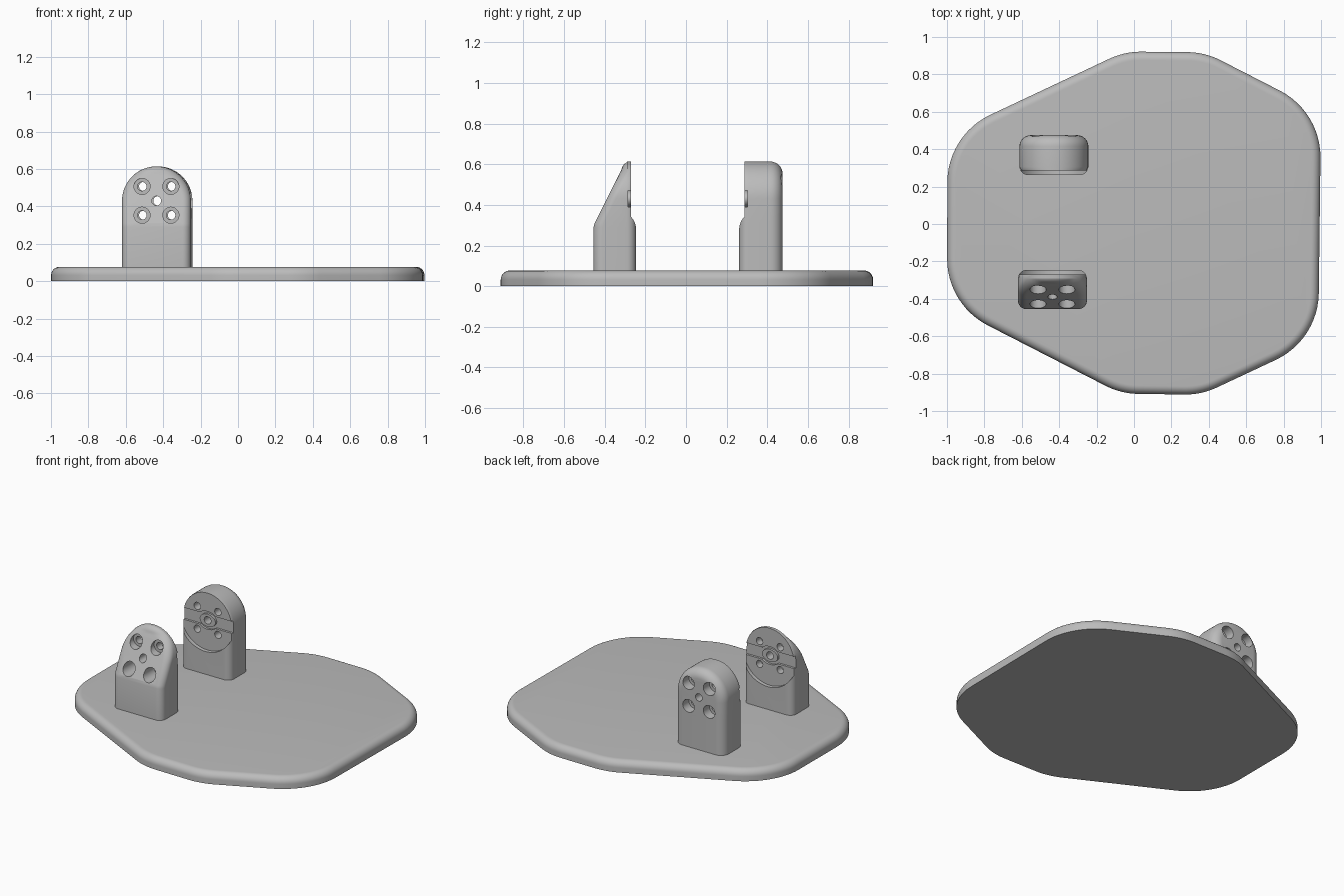
import bpy, bmesh
from math import sin, cos, pi, tan, atan2
from mathutils import Vector, Matrix

if "Cube" in bpy.data.objects:
    bpy.data.objects.remove(bpy.data.objects["Cube"])

grey = bpy.data.materials.new("plain_grey")
grey.use_nodes = True
GREY = (0.5, 0.5, 0.5, 1)
grey.diffuse_color = GREY
grey.node_tree.nodes["Principled BSDF"].inputs["Base Color"].default_value = GREY


def finish(name, bm):
    bmesh.ops.recalc_face_normals(bm, faces=bm.faces[:])
    mesh = bpy.data.meshes.new(name)
    bm.to_mesh(mesh)
    bm.free()
    mesh.materials.append(grey)
    ob = bpy.data.objects.new(name, mesh)
    bpy.context.scene.collection.objects.link(ob)
    return ob


def activate(ob):
    bpy.ops.object.select_all(action='DESELECT')
    ob.select_set(True)
    bpy.context.view_layer.objects.active = ob


def smooth(ob):
    activate(ob)
    bpy.ops.object.shade_smooth_by_angle(angle=pi / 6)


def combine(ob, tool, operation='DIFFERENCE'):
    mod = ob.modifiers.new("cut", 'BOOLEAN')
    mod.object, mod.operation, mod.solver = tool, operation, 'EXACT'
    activate(ob)
    bpy.ops.object.modifier_apply(modifier=mod.name)
    bpy.data.objects.remove(tool)


def bridge(bm, a, b, closed=True):
    n = len(a)
    for i in range(n if closed else n - 1):
        bm.faces.new((a[i], a[(i + 1) % n], b[(i + 1) % n], b[i]))


# Base plate: polygon with rounded corners and a rounded top rim
CORNERS = [(-0.997, 0.476), (-0.05, 0.922), (0.38, 0.918), (1.0, 0.60),
           (0.985, -0.62), (0.36, -0.913), (-0.07, -0.907), (-1.0, -0.43)]


def plate_outline(inset, radius=0.4, steps=12):
    pts = []
    for i, c in enumerate(CORNERS):
        p = Vector(c)
        a = (Vector(CORNERS[i - 1]) - p).normalized()
        b = (Vector(CORNERS[(i + 1) % len(CORNERS)]) - p).normalized()
        half = a.angle(b) / 2
        centre = p + (a + b).normalized() * radius / sin(half)
        start = p + a * radius / tan(half) - centre
        turn = pi - 2 * half
        ang = atan2(start.y, start.x)
        for k in range(steps + 1):
            t = ang - turn * k / steps
            pts.append(centre + Vector((cos(t), sin(t))) * (radius - inset))
    return pts


HEIGHT, RIM = 0.077, 0.045
levels = [(0, 0)] + [(RIM * (1 - cos(k * pi / 16)), HEIGHT - RIM + RIM * sin(k * pi / 16))
                     for k in range(9)]
bm = bmesh.new()
rings = [[bm.verts.new((p.x, p.y, z)) for p in plate_outline(d)] for d, z in levels]
for lower, upper in zip(rings, rings[1:]):
    bridge(bm, lower, upper)
bm.faces.new(rings[0])
bm.faces.new(rings[-1])
smooth(finish("base_plate", bm))

# Posts: arch shaped blocks with rounded rims, u is the distance from y = 0
R, ZC = 0.184, 0.43


def arch(inset, rise):
    right = [(R - inset, 0.05), (R - inset, 0.29), (R - inset, 0.31)]
    for k in range(18):
        t = k * pi / 36
        right.append(((R - inset) * cos(t), ZC + (R - rise) * sin(t)))
    return right


def post_body(name, cx, side, outer, inner, fillet):
    bm = bmesh.new()
    rows = []
    for k in range(9):                       # inner corners, then outer rim
        t = k * pi / 16
        rows.append((0.045 * (1 - sin(t)), 0, lambda z, t=t: inner + 0.045 * (1 - cos(t))))
    for k in range(9):
        t = k * pi / 16
        d = fillet * (1 - cos(t))
        rows.append((d, d, lambda z, t=t: outer(z) - fillet * (1 - sin(t))))
    rings = []
    for inset, rise, depth in rows:
        right = arch(inset, rise)
        # the depth never runs past the inner face where the block is thin
        pts = right + [(-x, z) for x, z in reversed(right)]
        rings.append([bm.verts.new((cx + x, side * max(depth(z), inner), z)) for x, z in pts])
    for a, b in zip(rings, rings[1:]):
        bridge(bm, a, b)
    for ring in (rings[0], rings[-1]):       # caps in level strips
        n = len(ring)
        for i in range(n // 2 - 1):
            bm.faces.new((ring[i], ring[i + 1], ring[n - 2 - i], ring[n - 1 - i]))
    return finish(name, bm)


def rod(x, z, radius, u0, u1, side, stretch=1.0, sides=32):
    bm = bmesh.new()
    place = (Matrix.Translation((x, side * (u0 + u1) / 2, z))
             @ Matrix.Diagonal((stretch, 1, 1, 1)) @ Matrix.Rotation(pi / 2, 4, 'X'))
    bmesh.ops.create_cone(bm, cap_ends=True, segments=sides, radius1=radius,
                          radius2=radius, depth=u1 - u0, matrix=place)
    return finish("tool", bm)


def box(x, z, width, height, u0, u1, side):
    bm = bmesh.new()
    bmesh.ops.create_cube(bm, size=1, matrix=Matrix.Translation((x, side * (u0 + u1) / 2, z))
                          @ Matrix.Diagonal((width, u1 - u0, height, 1)))
    return finish("tool", bm)


def post(name, cx, side, outer, inner, fillet, seat):
    ob = post_body(name, cx, side, outer, inner, fillet)
    recess, floor = inner + 0.025, inner + 0.04
    # round seat, cross channel and central boss on the inner face
    combine(ob, rod(cx, ZC, 0.2, inner - 0.1, recess, side, sides=64))
    combine(ob, box(cx, ZC, 0.5, 0.08, inner - 0.09, floor, side))
    combine(ob, rod(cx, ZC, 0.06, inner - 0.08, floor, side, 1.3))
    combine(ob, rod(cx, ZC, 0.042, recess, floor + 0.01, side, 1.4), 'UNION')
    # bolt holes with counterbores from the outer face
    combine(ob, rod(cx, ZC, 0.025, 0.1, 0.7, side))
    for dx in (-0.077, 0.077):
        for dz in (-0.077, 0.077):
            combine(ob, rod(cx + dx, ZC + dz, 0.024, 0.1, 0.7, side))
            combine(ob, rod(cx + dx, ZC + dz, 0.043, seat, 0.71, side))
    smooth(ob)


def sloped(z):
    return 0.455 - 0.5 * max(0, min(z, 0.575) - 0.3)


post("front_post", -0.436, -1, sloped, 0.246, 0.045, 0.32)
post("back_post", -0.428, 1, lambda z: 0.475, 0.262, 0.06, 0.41)
